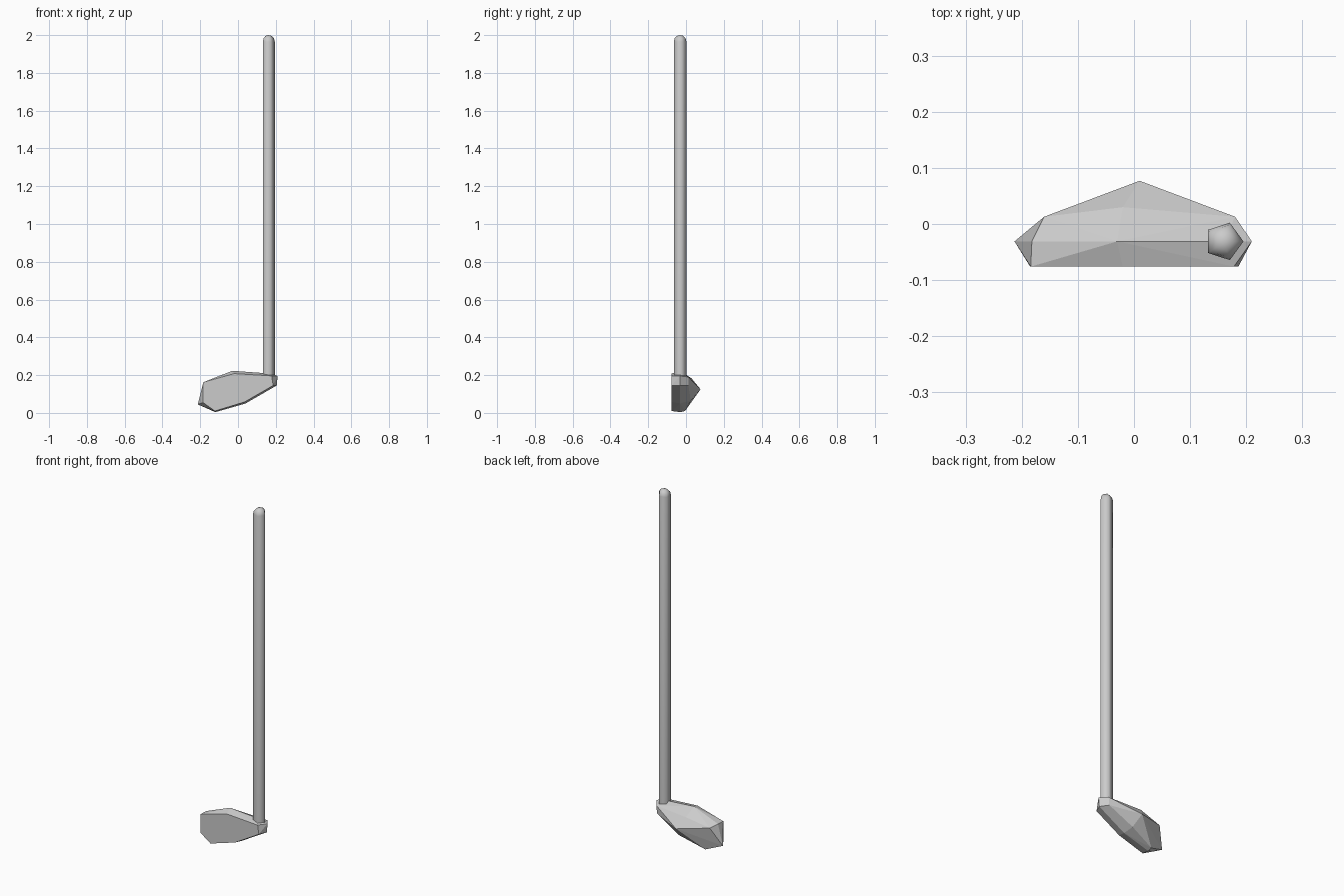
import bpy, bmesh, math

if "Cube" in bpy.data.objects:
    bpy.data.objects.remove(bpy.data.objects["Cube"])


def finish(name, bm):
    bmesh.ops.recalc_face_normals(bm, faces=bm.faces)
    mesh = bpy.data.meshes.new(name)
    bm.to_mesh(mesh)
    bm.free()
    obj = bpy.data.objects.new(name, mesh)
    bpy.context.collection.objects.link(obj)
    return obj


# Club head: flat striking face, wider middle band, shallow back point
striking_face = [(-.184, .162), (-.02, .208), (.178, .196), (.186, .145),
                 (.035, .058), (-.122, .01), (-.185, .055)]
middle = [(-.182, .163), (-.03, .223), (.16, .209), (.21, .196),
          (.205, .145), (.04, .05), (-.12, .004), (-.213, .045)]
back = [(-.16, .013, .15), (-.02, .03, .182), (.18, .013, .19),
        (.175, .013, .145), (.03, .025, .065), (-.12, -.005, .01)]
points = [(x, -.076, z) for x, z in striking_face]
points += [(x, -.031, z) for x, z in middle]
points += back + [(.01, .077, .125)]
bm = bmesh.new()
for p in points:
    bm.verts.new(p)
hull = bmesh.ops.convex_hull(bm, input=bm.verts)
loose = [v for v in bm.verts if not v.link_faces]
bmesh.ops.delete(bm, geom=loose, context='VERTS')
bmesh.ops.dissolve_limit(bm, angle_limit=math.radians(2), verts=bm.verts, edges=bm.edges)
finish("club_head", bm)

# Five-sided shaft with a rounded tip
R, SIDES, CX, CY = .035, 5, .16, -.031
profile = [(R, .17), (R, 1.965), (R * .87, 1.983), (R * .5, 1.996)]
bm = bmesh.new()
rings = []
for r, z in profile:
    rings.append([bm.verts.new((CX + r * math.cos(math.tau * i / SIDES),
                                CY + r * math.sin(math.tau * i / SIDES), z))
                  for i in range(SIDES)])
for low, high in zip(rings, rings[1:]):
    for i in range(SIDES):
        j = (i + 1) % SIDES
        bm.faces.new((low[i], low[j], high[j], high[i]))
tip = bm.verts.new((CX, CY, 2.0))
for i in range(SIDES):
    bm.faces.new((rings[-1][i], rings[-1][(i + 1) % SIDES], tip))
bm.faces.new(rings[0][::-1])
shaft = finish("shaft", bm)
for f in shaft.data.polygons:
    f.use_smooth = len(f.vertices) < 5
